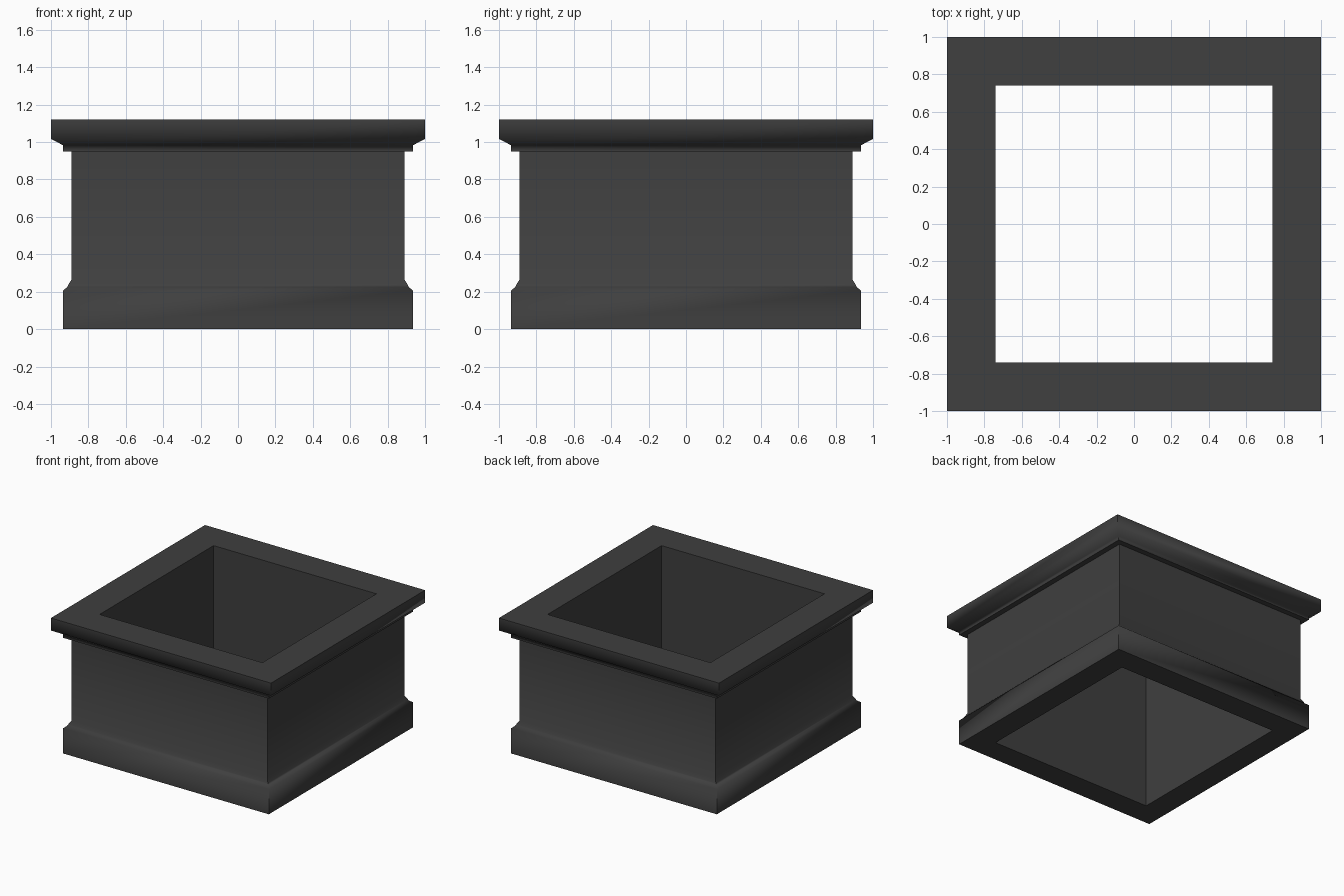
import bpy, bmesh, math

if "Cube" in bpy.data.objects:
    bpy.data.objects.remove(bpy.data.objects["Cube"])

# Cross-section of the wall as (half width, height), closed loop
PROFILE = [
    (0.74, 0.0), (0.935, 0.0), (0.935, 0.207),              # plinth
    (0.912, 0.225), (0.907, 0.238), (0.89, 0.265),          # plinth moulding
    (0.89, 0.95), (0.935, 0.95), (0.935, 0.983),            # wall and rim step
    (1.0, 1.017), (1.0, 1.12), (0.74, 1.12),                # rim
]
CORNERS = [(-1, -1), (1, -1), (1, 1), (-1, 1)]


def square_sweep(name, profile):
    """Sweep a closed profile round a square with mitred corners."""
    bm = bmesh.new()
    rings = [[bm.verts.new((sx * r, sy * r, z)) for sx, sy in CORNERS]
             for r, z in profile]
    for i, a in enumerate(rings):
        b = rings[(i + 1) % len(rings)]
        for k in range(4):
            n = (k + 1) % 4
            bm.faces.new((a[k], a[n], b[n], b[k]))
    bmesh.ops.recalc_face_normals(bm, faces=bm.faces)
    mesh = bpy.data.meshes.new(name)
    bm.to_mesh(mesh)
    bm.free()
    obj = bpy.data.objects.new(name, mesh)
    bpy.context.collection.objects.link(obj)
    return obj


# Open square planter shell
planter = square_sweep("planter_shell", PROFILE)
dark = bpy.data.materials.new("dark_grey")
dark.diffuse_color = (0.05, 0.05, 0.05, 1)
dark.use_nodes = True
dark.node_tree.nodes["Principled BSDF"].inputs["Base Color"].default_value = dark.diffuse_color
planter.data.materials.append(dark)

# Soft mouldings, sharp square edges
bpy.context.view_layer.objects.active = planter
planter.select_set(True)
bpy.ops.object.shade_smooth_by_angle(angle=math.radians(65))
